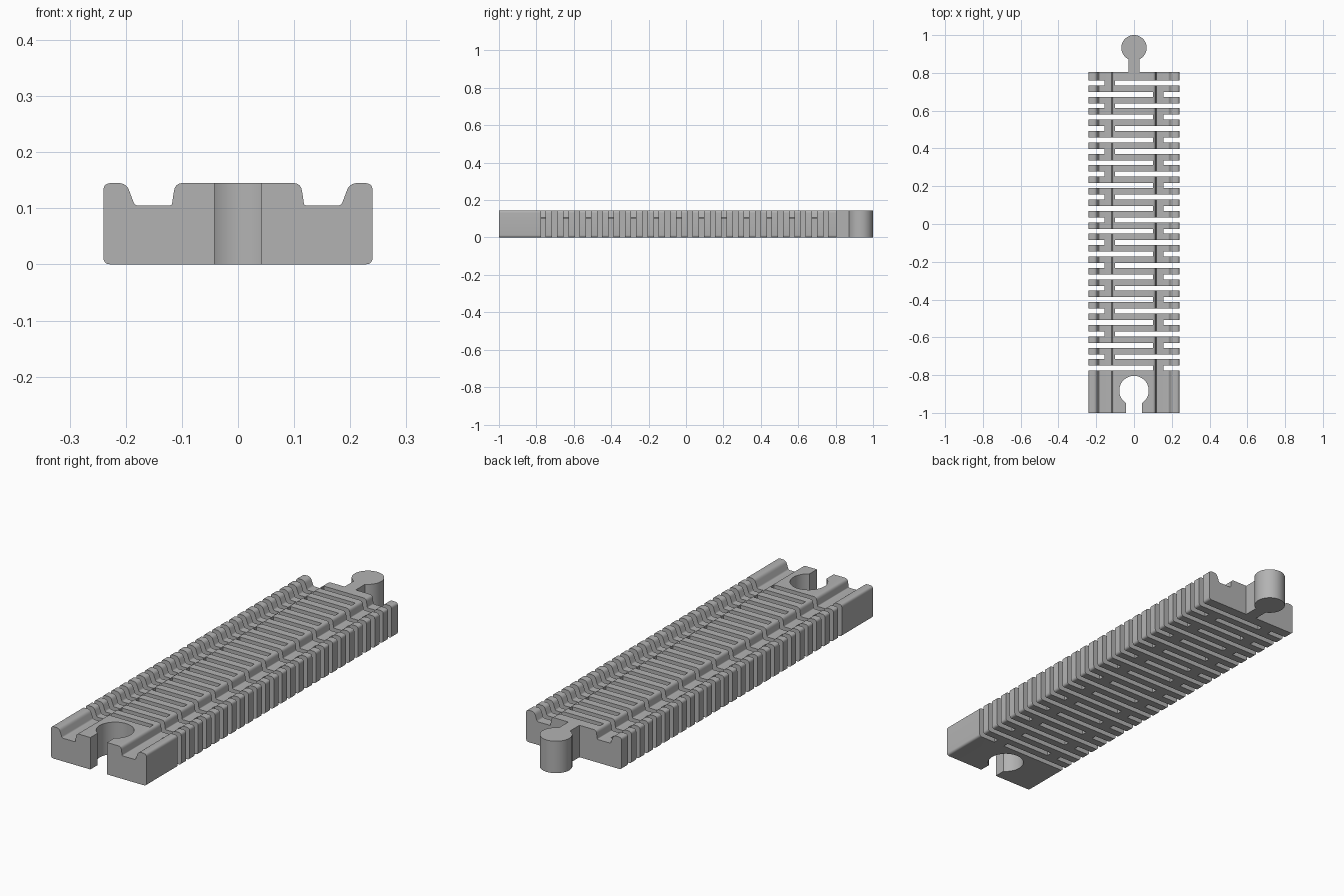
import bpy, bmesh, math
from mathutils import Vector

if "Cube" in bpy.data.objects:
    bpy.data.objects.remove(bpy.data.objects["Cube"], do_unlink=True)

HEIGHT = 0.145
FRONT, BACK = -1.0, 0.805

grey = bpy.data.materials.new("matte grey plastic")
grey.use_nodes = True
colour = (0.45, 0.45, 0.45, 1)
grey.diffuse_color = colour
grey.node_tree.nodes["Principled BSDF"].inputs["Base Color"].default_value = colour


def make_object(name, bm):
    bmesh.ops.recalc_face_normals(bm, faces=bm.faces)
    mesh = bpy.data.meshes.new(name)
    bm.to_mesh(mesh)
    bm.free()
    mesh.materials.append(grey)
    obj = bpy.data.objects.new(name, mesh)
    bpy.context.collection.objects.link(obj)
    return obj


def extrude(name, points, offset):
    bm = bmesh.new()
    face = bm.faces.new([bm.verts.new(p) for p in points])
    result = bmesh.ops.extrude_face_region(bm, geom=[face])
    moved = [v for v in result["geom"] if isinstance(v, bmesh.types.BMVert)]
    bmesh.ops.translate(bm, vec=offset, verts=moved)
    return make_object(name, bm)


def rounded(corners, steps=5):
    """Replace each (x, z, radius) corner with a smooth curve."""
    out = []
    for i, (x, z, r) in enumerate(corners):
        p = Vector((x, z))
        if r == 0:
            out.append(p)
            continue
        before = Vector(corners[i - 1][:2])
        after = Vector(corners[(i + 1) % len(corners)][:2])
        a = p + (before - p).normalized() * r
        b = p + (after - p).normalized() * r
        for s in range(steps + 1):
            t = s / steps
            out.append(a * (1 - t) ** 2 + p * 2 * t * (1 - t) + b * t * t)
    return out


def keyhole(radius, centre, half_neck, end, z):
    """Round head at centre with a straight neck running to y = end."""
    side = -1 if end < centre else 1
    start = math.asin(half_neck / radius)
    points = [(half_neck, end, z)]
    for i in range(49):
        a = start + (2 * math.pi - 2 * start) * i / 48
        points.append((radius * math.sin(a), centre + side * radius * math.cos(a), z))
    return points + [(-half_neck, end, z)]


def boolean(target, tool, operation):
    mod = target.modifiers.new(tool.name, "BOOLEAN")
    mod.operation = operation
    mod.solver = "EXACT"
    mod.object = tool
    tool.hide_render = True
    bpy.ops.object.select_all(action="DESELECT")
    bpy.context.view_layer.objects.active = target
    target.select_set(True)
    bpy.ops.object.modifier_apply(modifier=mod.name)
    bpy.data.objects.remove(tool, do_unlink=True)


# Track body: mirrored section with two wheel grooves
half = [(0.24, 0, 0.013), (0.24, HEIGHT, 0.014), (0.199, HEIGHT, 0.014),
        (0.184, 0.105, 0.006), (0.118, 0.105, 0.004), (0.112, HEIGHT, 0.014)]
section = half + [(-x, z, r) for x, z, r in reversed(half)]
track = extrude("flexible_track", [(p.x, FRONT, p.y) for p in rounded(section)],
                (0, BACK - FRONT, 0))

# Flex slots: each row leaves one bridge, alternating right and left
bm = bmesh.new()
for row in range(26):
    y = -0.763 + 0.0604 * row
    side = 1 if row % 2 == 0 else -1
    for x0, x1 in ((-0.3, 0.1), (0.155, 0.3)):
        box = bmesh.ops.create_cube(bm, size=1)["verts"]
        bmesh.ops.scale(bm, vec=(x1 - x0, 0.026, 0.4), verts=box)
        bmesh.ops.translate(bm, vec=(side * (x0 + x1) / 2, y, 0.07), verts=box)
boolean(track, make_object("flex_slots", bm), "DIFFERENCE")

# Socket at the front end
socket = extrude("socket_cutter", keyhole(0.078, -0.882, 0.042, -1.1, -0.1), (0, 0, 0.4))
boolean(track, socket, "DIFFERENCE")

# Connector peg at the back end
peg = extrude("connector_peg", keyhole(0.067, 0.933, 0.028, BACK - 0.01, 0), (0, 0, HEIGHT))

for obj in (track, peg):
    bpy.ops.object.select_all(action="DESELECT")
    bpy.context.view_layer.objects.active = obj
    obj.select_set(True)
    bpy.ops.object.shade_smooth_by_angle(angle=math.radians(30))
